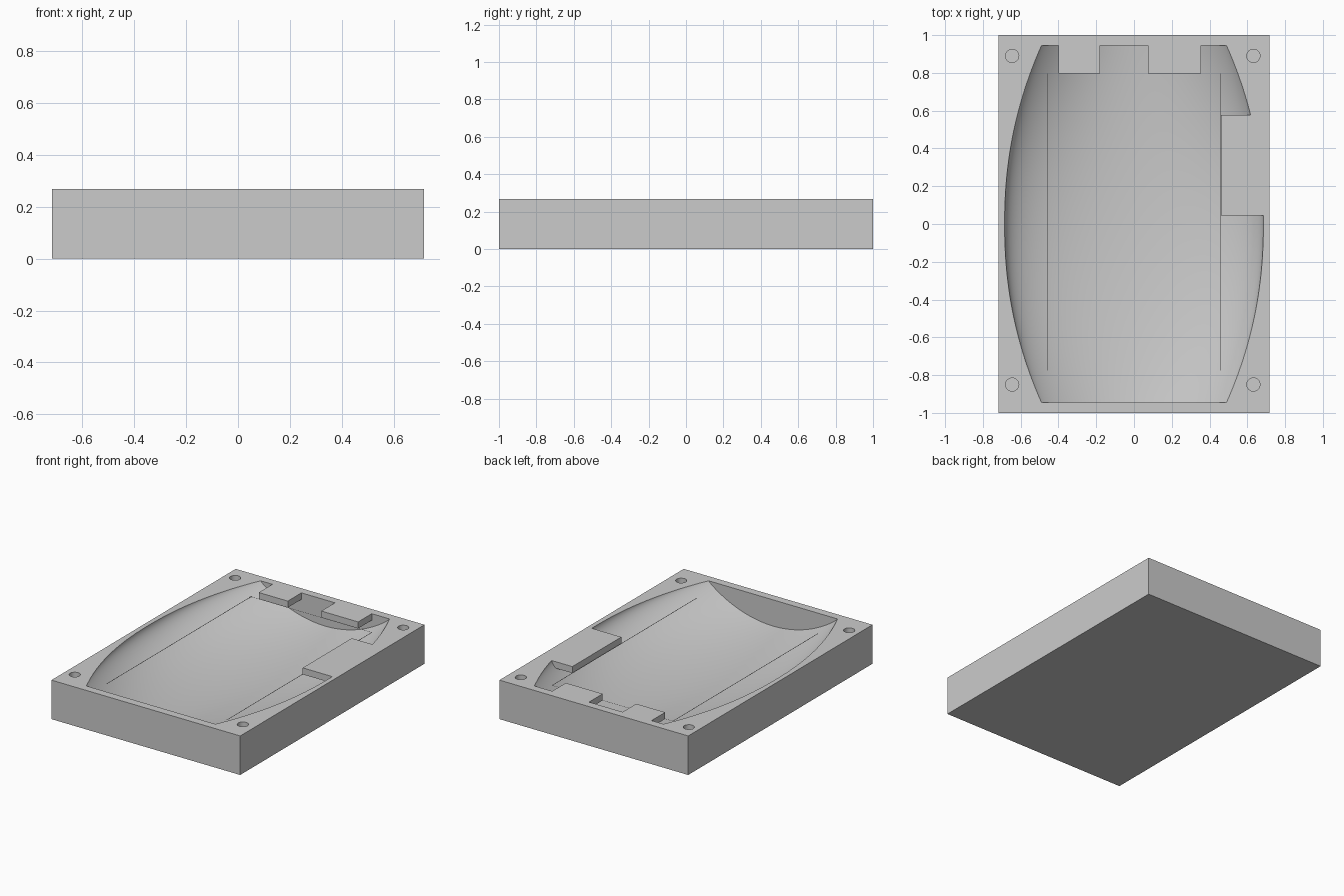
import bpy, bmesh, math
from mathutils import Matrix

cube = bpy.data.objects.get("Cube")
if cube:
    bpy.data.objects.remove(cube, do_unlink=True)

HEIGHT = 0.268
LIP = 0.045         # thickness of the overhanging tabs
END = 0.945         # half length of the cavity
BACK = 0.797        # front edge of the tabs

grey = bpy.data.materials.new("plain_grey")
grey.use_nodes = True
grey.diffuse_color = (0.6, 0.6, 0.6, 1)
grey.node_tree.nodes["Principled BSDF"].inputs["Base Color"].default_value = grey.diffuse_color


def make(name, bm):
    bmesh.ops.recalc_face_normals(bm, faces=bm.faces)
    mesh = bpy.data.meshes.new(name)
    bm.to_mesh(mesh)
    bm.free()
    mesh.materials.append(grey)
    obj = bpy.data.objects.new(name, mesh)
    bpy.context.collection.objects.link(obj)
    return obj


def box(name, x0, x1, y0, y1, z0, z1):
    bm = bmesh.new()
    place = Matrix.Translation(((x0 + x1) / 2, (y0 + y1) / 2, (z0 + z1) / 2))
    size = Matrix.Diagonal((x1 - x0, y1 - y0, z1 - z0, 1))
    bmesh.ops.create_cube(bm, size=1, matrix=place @ size)
    return make(name, bm)


def cylinder(name, x, y, radius, z0, z1):
    bm = bmesh.new()
    bmesh.ops.create_cone(bm, cap_ends=True, segments=32, radius1=radius, radius2=radius,
                          depth=z1 - z0, matrix=Matrix.Translation((x, y, (z0 + z1) / 2)))
    return make(name, bm)


def cut(target, cutters):
    """Subtract the cutters, bake the result and remove them."""
    for c in cutters:
        c.hide_render = True
        mod = target.modifiers.new("cut", 'BOOLEAN')
        mod.operation, mod.solver, mod.object = 'DIFFERENCE', 'EXACT', c
    bpy.context.view_layer.update()
    graph = bpy.context.evaluated_depsgraph_get()
    baked = bpy.data.meshes.new_from_object(target.evaluated_get(graph))
    target.modifiers.clear()
    target.data = baked
    for c in cutters:
        bpy.data.objects.remove(c, do_unlink=True)


def cavity_form(rows=48, cols=64):
    """Bowed form: shallow arc section at the ends, steep-sided oval in the middle."""
    bm = bmesh.new()
    rings = []
    for i in range(rows + 1):
        t = -1 + 2 * i / rows
        half = 0.685 - 0.195 * abs(t) ** 2.15
        depth = 0.235 - 0.055 * t * t
        power = 0.55 + 0.35 * t * t
        ring = []
        for j in range(cols + 1):
            angle = math.pi * j / cols
            z = HEIGHT - depth * max(math.sin(angle), 0) ** (2 * power)
            if j in (0, cols):
                z = HEIGHT
            ring.append(bm.verts.new((-half * math.cos(angle), END * t, z)))
        ring.append(bm.verts.new((half, END * t, HEIGHT + 0.1)))
        ring.append(bm.verts.new((-half, END * t, HEIGHT + 0.1)))
        rings.append(ring)
    n = len(rings[0])
    for a, b in zip(rings, rings[1:]):
        for j in range(n):
            k = (j + 1) % n
            bm.faces.new((a[j], a[k], b[k], b[j]))
    bm.faces.new(rings[0])
    bm.faces.new(rings[-1])
    return make("cavity_form", bm)


# Cavity form, notched where the tabs and the side shelf remain
form = cavity_form()
low, high = HEIGHT - LIP, HEIGHT + 0.2
cut(form, [box("tab_right", -0.40, -0.18, BACK, 1.1, low, high),
           box("tab_left", 0.075, 0.355, BACK, 1.1, low, high),
           box("side_shelf", 0.46, 0.9, 0.045, 0.577, low, high)])

# Block with the cavity and four corner holes
block = box("mould_block", -0.717, 0.717, -1, 1, 0, HEIGHT)
holes = [cylinder("hole", x, y, 0.035, HEIGHT - 0.1, HEIGHT + 0.1)
         for x in (-0.645, 0.632) for y in (-0.85, 0.89)]
cut(block, [form] + holes)

# Hair-thin frame lines level with the underside of the tabs
top = low + 0.001
for side, name in ((-1, "right"), (1, "left")):
    x = side * 0.459
    box("frame_line_" + name, x - 0.002, x + 0.002, -0.775, BACK, low, top)
box("frame_line_back", -0.459, 0.459, BACK - 0.001, BACK + 0.001, low, top)

# Smooth cavity, crisp edges
bpy.ops.object.select_all(action='DESELECT')
block.select_set(True)
bpy.context.view_layer.objects.active = block
bpy.ops.object.shade_smooth_by_angle(angle=math.radians(22))
